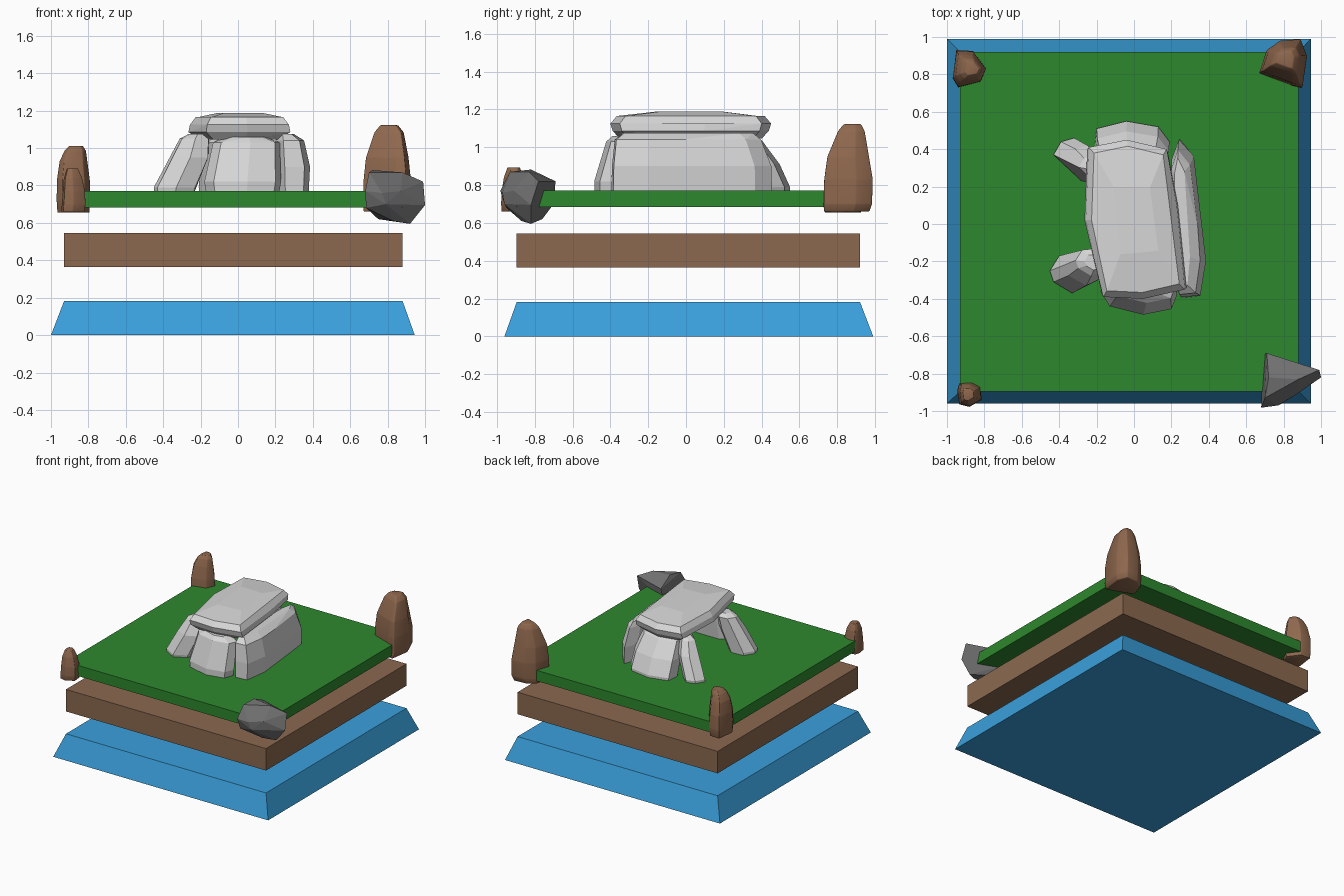
import bpy, bmesh


def material(name, rgb):
    m = bpy.data.materials.new(name)
    m.diffuse_color = (*rgb, 1)
    return m


WATER = material("water blue", (0.042, 0.352, 0.72))
EARTH = material("earth brown", (0.258, 0.141, 0.08))
GRASS = material("grass green", (0.027, 0.242, 0.027))
PALE = material("pale stone", (0.68, 0.68, 0.68))
GREY = material("dark grey stone", (0.17, 0.17, 0.17))
RUST = material("brown stone", (0.275, 0.138, 0.075))


def hull(name, points, mat, smooth=False):
    """Faceted convex solid around a set of points."""
    bm = bmesh.new()
    for p in points:
        bm.verts.new(p)
    res = bmesh.ops.convex_hull(bm, input=bm.verts[:])
    spare = {g for g in res["geom_interior"] + res["geom_unused"]
             if isinstance(g, bmesh.types.BMVert)}
    bmesh.ops.delete(bm, geom=list(spare), context='VERTS')
    bmesh.ops.dissolve_limit(bm, angle_limit=0.08, verts=bm.verts[:], edges=bm.edges[:])
    bmesh.ops.recalc_face_normals(bm, faces=bm.faces[:])
    me = bpy.data.meshes.new(name)
    bm.to_mesh(me)
    bm.free()
    me.materials.append(mat)
    ob = bpy.data.objects.new(name, me)
    bpy.context.collection.objects.link(ob)
    if smooth:
        for f in me.polygons:
            f.use_smooth = True
        bev = ob.modifiers.new("worn edges", 'BEVEL')
        bev.width, bev.segments, bev.limit_method = 0.012, 2, 'NONE'
    return ob


def stone(name, outline, levels, mat, smooth=False):
    """Plan outline repeated at levels (z, x scale, y scale, x shift, y shift)."""
    xs, ys = zip(*outline)
    cx, cy = (min(xs) + max(xs)) / 2, (min(ys) + max(ys)) / 2
    pts = [(cx + (x - cx) * sx + dx, cy + (y - cy) * sy + dy, z)
           for z, sx, sy, dx, dy in levels for x, y in outline]
    return hull(name, pts, mat, smooth)


# stacked ground layers
TOP = [(-0.93, -0.895), (0.88, -0.895), (0.88, 0.92), (-0.93, 0.92)]
BASE = [(-1.0, -0.96), (0.945, -0.96), (0.945, 0.99), (-1.0, 0.99)]


def layer(name, low, high, z0, z1, mat):
    hull(name, [(*p, z0) for p in low] + [(*p, z1) for p in high], mat)


layer("water_layer", BASE, TOP, 0, 0.182, WATER)
layer("earth_layer", TOP, TOP, 0.365, 0.545, EARTH)
layer("grass_layer", TOP, TOP, 0.683, 0.77, GRASS)

# capstone
stone("capstone",
      [(-0.25, 0.41), (-0.04, 0.45), (0.18, 0.40), (0.235, 0.1),
       (0.28, -0.35), (0.05, -0.40), (-0.17, -0.39), (-0.265, 0.02)],
      [(1.045, 0.78, 0.88, 0, 0), (1.085, 1, 0.97, 0, 0), (1.125, 0.97, 1, 0, 0),
       (1.165, 0.86, 0.92, 0, 0), (1.188, 0.45, 0.45, 0, 0)], PALE)

# upright slabs
stone("right_slab",
      [(0.24, 0.46), (0.32, 0.37), (0.37, 0.0), (0.385, -0.2),
       (0.355, -0.39), (0.25, -0.40), (0.20, -0.3), (0.20, 0.35)],
      [(0.72, 0.9, 0.99, 0, 0), (0.90, 1, 0.98, 0, 0),
       (1.04, 0.82, 0.90, -0.015, -0.02), (1.075, 0.45, 0.8, -0.035, -0.02)], PALE)
stone("front_slab",
      [(-0.18, -0.36), (-0.13, -0.44), (0.05, -0.485), (0.20, -0.455),
       (0.23, -0.38), (0.15, -0.31), (-0.1, -0.31)],
      [(0.72, 0.92, 1, 0, 0), (0.82, 1, 1, 0, 0),
       (1.03, 0.87, 0.85, 0.02, 0.05), (1.058, 0.5, 0.6, 0.02, 0.06)], PALE)
stone("back_slab",
      [(-0.21, 0.41), (-0.20, 0.51), (-0.04, 0.55), (0.13, 0.52),
       (0.19, 0.44), (0.1, 0.36), (-0.15, 0.36)],
      [(0.72, 0.95, 1, 0, 0), (0.79, 1, 1, 0, 0), (0.91, 0.98, 0.95, 0, -0.05),
       (1.03, 0.87, 0.85, 0, -0.13), (1.058, 0.5, 0.6, 0, -0.14)], PALE)

# leaning legs on the open left side
stone("front_left_leg",
      [(-0.45, -0.25), (-0.40, -0.17), (-0.30, -0.16), (-0.23, -0.22),
       (-0.23, -0.32), (-0.33, -0.37), (-0.43, -0.31)],
      [(0.72, 0.9, 0.9, -0.01, 0), (0.79, 1, 1, 0, 0), (0.95, 0.95, 0.9, 0.075, 0.03),
       (1.05, 0.7, 0.7, 0.105, 0.06), (1.075, 0.4, 0.4, 0.12, 0.06)], PALE)
stone("back_left_leg",
      [(-0.43, 0.37), (-0.39, 0.44), (-0.32, 0.46), (-0.25, 0.40),
       (-0.23, 0.30), (-0.28, 0.23), (-0.40, 0.34)],
      [(0.72, 0.9, 0.9, -0.01, 0), (0.79, 1, 1, 0, 0), (0.95, 0.95, 0.9, 0.075, -0.03),
       (1.05, 0.7, 0.7, 0.105, -0.06), (1.075, 0.4, 0.4, 0.12, -0.06)], PALE)

# brown corner boulders
stone("back_right_boulder",
      [(0.67, 0.81), (0.71, 0.93), (0.78, 0.98), (0.89, 0.988),
       (0.925, 0.90), (0.90, 0.73), (0.85, 0.74)],
      [(0.66, 0.94, 0.94, -0.008, -0.01), (0.70, 1, 0.99, 0, -0.003), (0.83, 1, 1, 0, 0),
       (0.95, 0.90, 0.87, 0, 0), (1.085, 0.62, 0.55, 0.01, 0.015),
       (1.122, 0.38, 0.36, 0.01, 0.02)], RUST, True)
stone("back_left_boulder",
      [(-0.97, 0.78), (-0.95, 0.93), (-0.86, 0.925), (-0.79, 0.83),
       (-0.82, 0.76), (-0.94, 0.73)],
      [(0.655, 0.95, 0.95, 0, 0), (0.72, 1, 1, 0, 0), (0.83, 0.98, 0.96, 0, 0),
       (0.93, 0.82, 0.75, 0, 0), (0.985, 0.64, 0.55, 0.01, 0),
       (1.012, 0.4, 0.36, 0.015, 0)], RUST, True)
stone("front_left_boulder",
      [(-0.94, -0.89), (-0.93, -0.965), (-0.88, -0.978), (-0.815, -0.94),
       (-0.82, -0.87), (-0.87, -0.845), (-0.93, -0.85)],
      [(0.66, 1, 0.95, -0.005, 0), (0.70, 1, 1, 0, 0), (0.77, 0.94, 0.95, 0, 0),
       (0.84, 0.78, 0.78, -0.005, 0), (0.892, 0.46, 0.5, -0.008, 0)], RUST, True)

# dark grey boulder
hull("front_right_boulder",
     [(0.70, -0.93, 0.87), (0.72, -0.82, 0.882), (0.88, -0.83, 0.87), (0.71, -0.69, 0.82),
      (0.68, -0.982, 0.77), (0.77, -0.97, 0.76), (0.87, -0.91, 0.77), (0.99, -0.78, 0.82),
      (1.0, -0.82, 0.695), (0.79, -0.96, 0.70), (0.69, -0.70, 0.70), (0.92, -0.82, 0.595),
      (0.83, -0.87, 0.61), (0.685, -0.95, 0.68), (0.75, -0.76, 0.62)], GREY)
